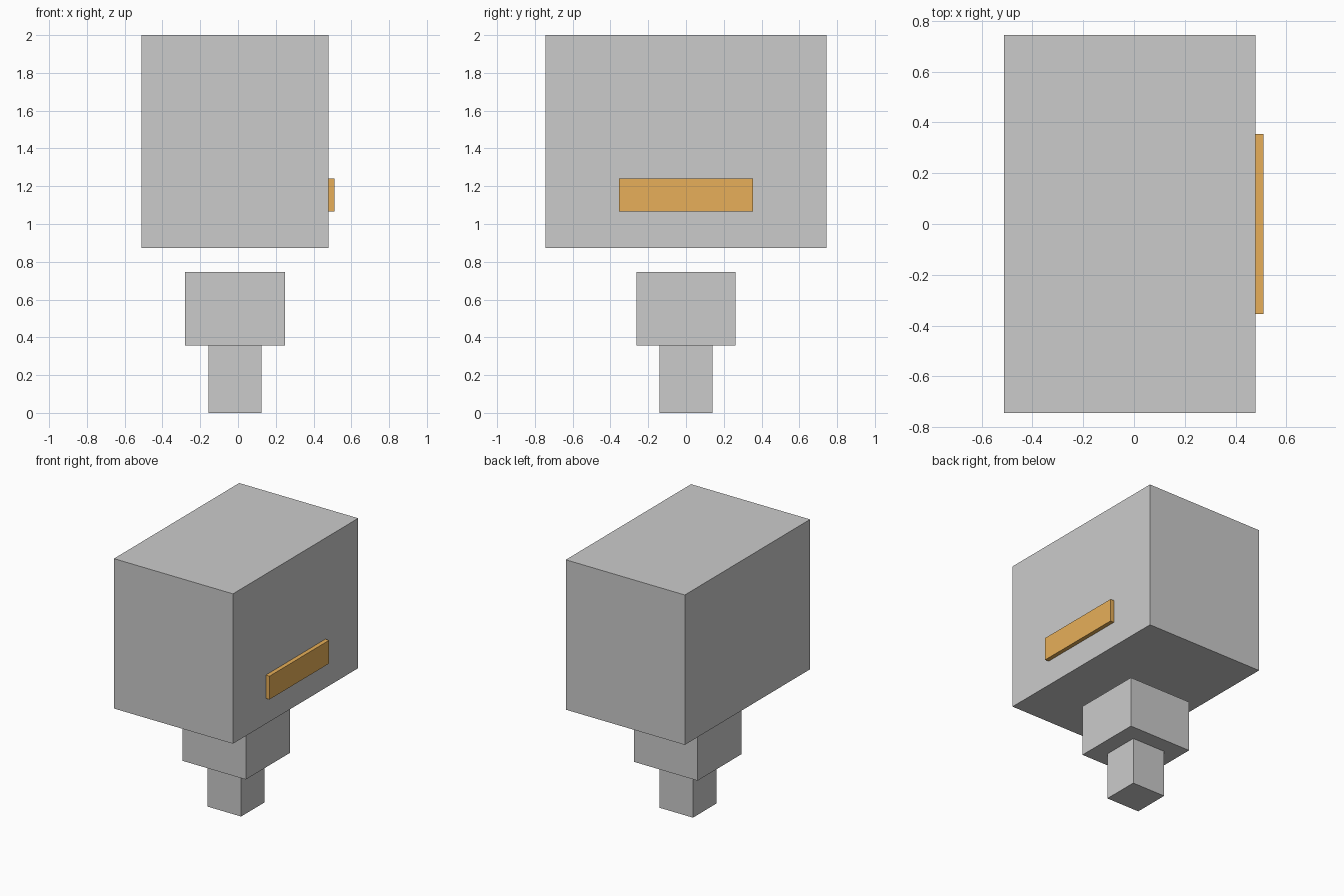
import bpy

if "Cube" in bpy.data.objects:
    bpy.data.objects.remove(bpy.data.objects["Cube"])


def box(name, x, y, z, material=None):
    """Box spanning the (min, max) ranges given for each axis."""
    bpy.ops.mesh.primitive_cube_add(size=1)
    obj = bpy.context.object
    obj.name = name
    ranges = (x, y, z)
    centre = [(a + b) / 2 for a, b in ranges]
    size = [b - a for a, b in ranges]
    for v in obj.data.vertices:
        v.co = [c + s * k for c, s, k in zip(centre, size, v.co)]
    if material:
        obj.data.materials.append(material)
    return obj


def centred_box(name, half_x, half_y, z):
    """Box on the shared vertical axis of head, body and foot."""
    return box(name, (AXIS_X - half_x, AXIS_X + half_x), (-half_y, half_y), z)


AXIS_X = -0.016

orange = bpy.data.materials.new("orange")
orange.diffuse_color = (0.8, 0.43, 0.1, 1)
orange.use_nodes = True
orange.node_tree.nodes["Principled BSDF"].inputs["Base Color"].default_value = orange.diffuse_color

# Foot, body and the large head hovering above a small gap
centred_box("foot", 0.14, 0.14, (0.0, 0.358))
centred_box("body", 0.264, 0.262, (0.358, 0.747))
centred_box("head", 0.495, 0.744, (0.873, 2.0))

# Orange strip on the right side of the head
box("mouth_strip", (0.479, 0.51), (-0.354, 0.354), (1.065, 1.24), orange)
